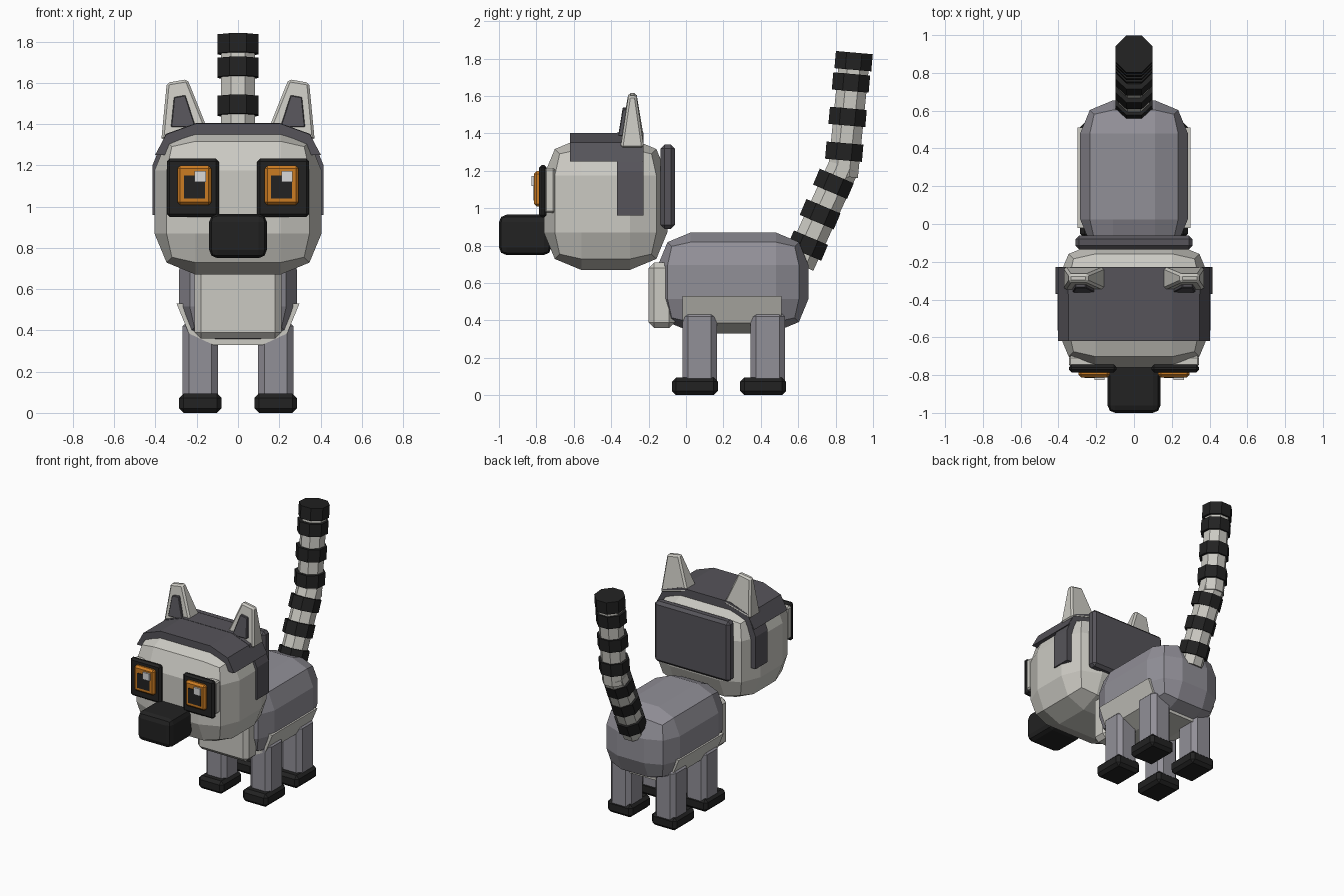
import bpy, bmesh, math
from mathutils import Matrix, Vector

cube = bpy.data.objects.get("Cube")
if cube:
    bpy.data.objects.remove(cube, do_unlink=True)


def material(name, rgb):
    m = bpy.data.materials.new(name)
    m.use_nodes = True
    m.diffuse_color = (*rgb, 1)
    m.node_tree.nodes["Principled BSDF"].inputs["Base Color"].default_value = (*rgb, 1)
    return m


CREAM = material("cream fur", (0.60, 0.59, 0.545))
GREY = material("grey fur", (0.285, 0.277, 0.312))
DARK = material("dark grey fur", (0.092, 0.088, 0.101))
BLACK = material("black", (0.016, 0.016, 0.016))
ORANGE = material("orange iris", (0.60, 0.20, 0.016))
WHITE = material("eye glint", (0.70, 0.70, 0.70))


def finish(name, bm, mat):
    bmesh.ops.recalc_face_normals(bm, faces=bm.faces)
    mesh = bpy.data.meshes.new(name)
    bm.to_mesh(mesh)
    bm.free()
    mesh.materials.append(mat)
    obj = bpy.data.objects.new(name, mesh)
    bpy.context.collection.objects.link(obj)
    return obj


def bevel(bm, width, segments):
    if width:
        bmesh.ops.bevel(bm, geom=bm.edges[:], offset=width, segments=segments,
                        profile=0.5, affect='EDGES', clamp_overlap=True)


def box(name, x, y, z, mat, width=0.0, segments=1):
    """Bevelled box from (low, high) ranges."""
    bm = bmesh.new()
    bmesh.ops.create_cube(bm, size=1)
    for v in bm.verts:
        v.co = [(r[0] + r[1]) / 2 + c * (r[1] - r[0]) for c, r in zip(v.co, (x, y, z))]
    bevel(bm, width, segments)
    return finish(name, bm, mat)


def prism(name, half, y, mat):
    """Mirrored x-z outline extruded along y."""
    outline = half + [(-px, pz) for px, pz in reversed(half)]
    bm = bmesh.new()
    face = bm.faces.new([bm.verts.new((px, y[0], pz)) for px, pz in outline])
    ext = bmesh.ops.extrude_face_region(bm, geom=[face])
    moved = [g for g in ext["geom"] if isinstance(g, bmesh.types.BMVert)]
    bmesh.ops.translate(bm, verts=moved, vec=(0, y[1] - y[0], 0))
    return finish(name, bm, mat)


def hull(name, points, mat, width):
    bm = bmesh.new()
    for p in points:
        bm.verts.new(p)
    bmesh.ops.convex_hull(bm, input=bm.verts[:])
    bmesh.ops.dissolve_limit(bm, angle_limit=0.06, verts=bm.verts[:], edges=bm.edges[:])
    bevel(bm, width, 1)
    return finish(name, bm, mat)


def tube(name, start, end, radius, mat):
    """Octagonal cylinder between two (y, z) points."""
    a, b = Vector((0, *start)), Vector((0, *end))
    d = b - a
    bm = bmesh.new()
    bmesh.ops.create_cone(bm, cap_ends=True, segments=8, radius1=radius, radius2=radius, depth=d.length)
    tilt = Matrix.Rotation(-math.atan2(d.y, d.z), 4, 'X')
    spin = Matrix.Rotation(math.pi / 8, 4, 'Z')
    bm.transform(Matrix.Translation((a + b) / 2) @ tilt @ spin)
    return finish(name, bm, mat)


def span(side, low, high):
    return tuple(sorted((side * low, side * high)))


# Body, chest and belly
box("body", (-0.285, 0.285), (-0.15, 0.655), (0.34, 0.87), GREY, 0.175, 2)
box("chest", (-0.21, 0.21), (-0.2, -0.06), (0.36, 0.71), CREAM, 0.03)
prism("belly", [(0.298, 0.53), (0.238, 0.385), (0.12, 0.33)], (-0.02, 0.51), CREAM)

# Head with cap and rear plate
box("head", (-0.405, 0.405), (-0.76, -0.1), (0.67, 1.375), CREAM, 0.2, 2)
prism("cap", [(0.402, 1.25), (0.348, 1.35), (0.205, 1.402)], (-0.62, -0.23), DARK)
prism("cap_sides", [(0.415, 0.96), (0.415, 1.2), (0.35, 1.352), (0.205, 1.404)],
      (-0.37, -0.228), DARK)
box("rear_head_plate", (-0.31, 0.31), (-0.135, -0.06), (0.89, 1.34), DARK, 0.02)
box("nose", (-0.14, 0.14), (-1.0, -0.72), (0.75, 0.965), BLACK, 0.04, 2)

for label, s in (("left", 1), ("right", -1)):
    # Eyes, with both glints on the same side
    box(label + "_eye_pad", span(s, 0.11, 0.345), (-0.755, -0.70), (0.975, 1.215), CREAM, 0.01)
    box(label + "_eye_patch", span(s, 0.092, 0.345), (-0.785, -0.745), (0.95, 1.232), BLACK, 0.014)
    box(label + "_iris", span(s, 0.128, 0.294), (-0.812, -0.77), (1.008, 1.198), ORANGE, 0.014)
    box(label + "_pupil", span(s, 0.16, 0.262), (-0.816, -0.808), (1.04, 1.15), BLACK)
    c = s * 0.21
    box(label + "_glint", (c, c + 0.055), (-0.825, -0.808), (1.12, 1.173), WHITE)

    # Ears
    base = [(s * px, py, pz) for px, pz in ((0.15, 1.38), (0.372, 1.32)) for py in (-0.35, -0.225)]
    tip = [(s * px, py, pz) for px, pz in ((0.245, 1.617), (0.345, 1.6)) for py in (-0.308, -0.265)]
    hull(label + "_ear", base + tip, CREAM, 0.012)
    inner = [(s * px, py + dy, pz) for px, py, pz in
             ((0.205, -0.363, 1.385), (0.325, -0.363, 1.385), (0.255, -0.338, 1.54), (0.31, -0.338, 1.53))
             for dy in (0, 0.03)]
    hull(label + "_inner_ear", inner, DARK, 0.004)

    # Legs and feet
    for place, y in (("front", -0.02), ("back", 0.345)):
        box(f"{place}_{label}_leg", span(s, 0.098, 0.268), (y, y + 0.185), (0.012, 0.45), GREY, 0.03)
        box(f"{place}_{label}_foot", span(s, 0.08, 0.285), (y - 0.055, y + 0.19), (0, 0.095), BLACK, 0.022)

# Tail with dark rings
tube("tail_lower", (0.605, 0.70), (0.845, 1.225), 0.09, CREAM)
tube("tail_upper", (0.838, 1.17), (0.9, 1.79), 0.088, CREAM)
rings = [(0.65, 0.80, 23), (0.717, 0.968, 23), (0.788, 1.13, 23), (0.846, 1.302, 5),
         (0.864, 1.488, 5), (0.882, 1.672, 5), (0.896, 1.786, 5)]
for i, (y, z, lean) in enumerate(rings):
    dy, dz = 0.046 * math.sin(math.radians(lean)), 0.046 * math.cos(math.radians(lean))
    tube(f"tail_ring_{i + 1}", (y - dy, z - dz), (y + dy, z + dz), 0.107, BLACK)
